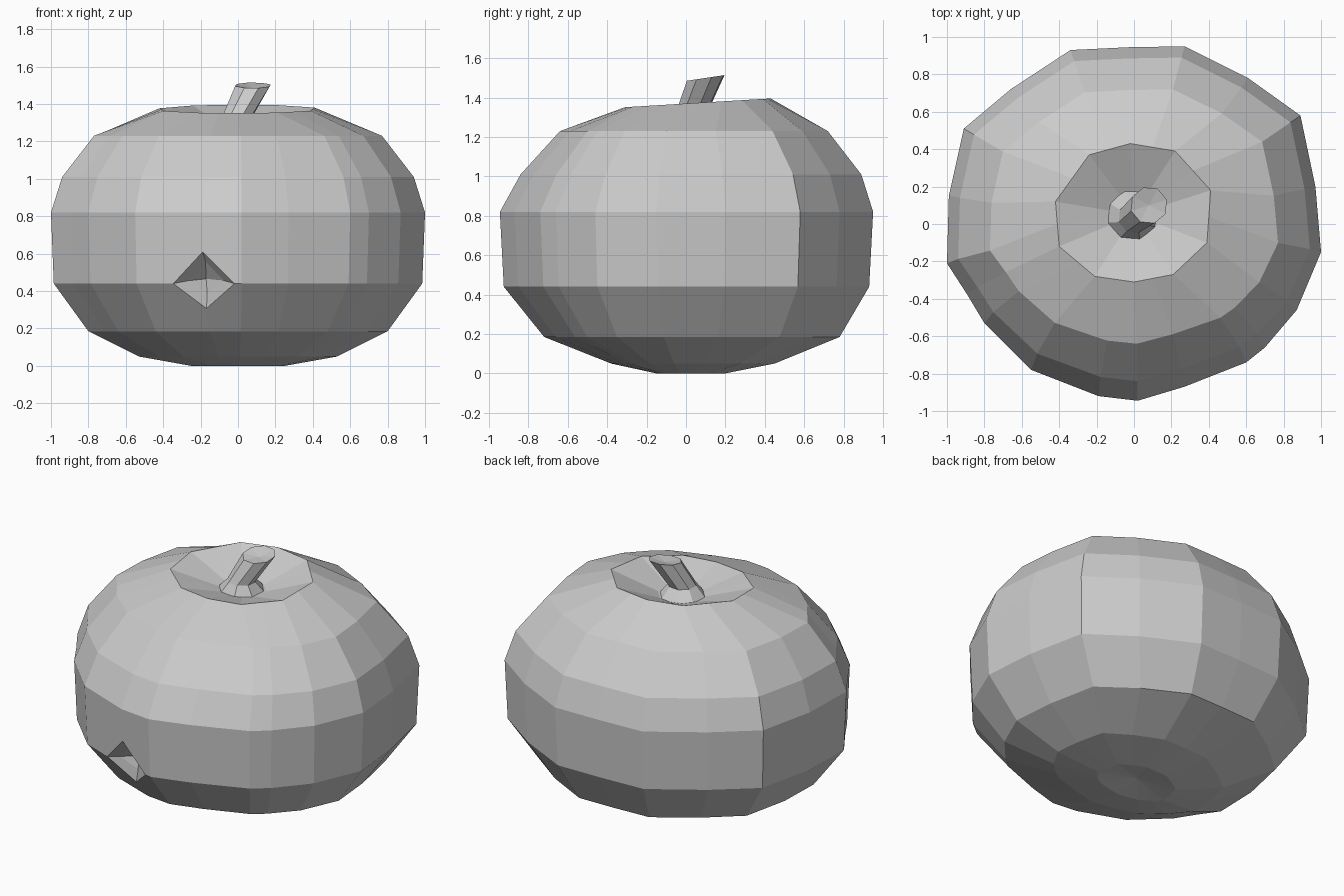
import bpy, bmesh, math
from mathutils import Vector

if "Cube" in bpy.data.objects:
    bpy.data.objects.remove(bpy.data.objects["Cube"])


def add_rings(bm, rings):
    """Skin a stack of equal-length point rings, returning the vertex rings."""
    vr = [[bm.verts.new(p) for p in r] for r in rings]
    n = len(rings[0])
    for a, b in zip(vr, vr[1:]):
        for i in range(n):
            j = (i + 1) % n
            bm.faces.new((a[i], a[j], b[j], b[i]))
    return vr


def finish(bm, name):
    bmesh.ops.recalc_face_normals(bm, faces=bm.faces)
    me = bpy.data.meshes.new(name)
    bm.to_mesh(me)
    bm.free()
    ob = bpy.data.objects.new(name, me)
    bpy.context.collection.objects.link(ob)
    return ob


# Irregular widest outline, counter-clockwise from the front
outline = [(.02, -.945), (.27, -.87), (.60, -.74), (.70, -.66), (.87, -.46),
           (1, -.15), (.97, .20), (.89, .58), (.61, .78), (.27, .95),
           (-.03, .945), (-.34, .93), (-.66, .72), (-.91, .51), (-.99, .15),
           (-1, -.21), (-.89, -.38), (-.80, -.53), (-.55, -.78), (-.19, -.92)]
# Ten-sided rim round the top hollow
rim = [(0, -.31), (.21, -.27), (.39, -.10), (.41, .18), (.22, .39),
       (-.02, .43), (-.24, .37), (-.42, .12), (-.40, -.12), (-.21, -.28)]
# Profile: height, half width, front reach, back reach
profile = [(0, .25, .15, .20), (.05, .53, .38, .45), (.185, .80, .72, .78),
           (.44, .985, .925, .93), (.82, 1, .945, .95),
           (1.01, .94, .84, .89), (1.23, .77, .64, .72)]

rings = [[(x * sx, y * (f / .945 if y < 0 else b / .95), z) for x, y in outline]
         for z, sx, f, b in profile]
rim20 = []
for i, p in enumerate(rim):
    a, b = Vector(p), Vector(rim[(i + 1) % 10])
    rim20 += [a, (a + b) / 2]
rings.append([(p.x, p.y, 1.37 + .06 * p.y) for p in rim20])
c = Vector((0, .05))
floor = [c + (p - c) * .33 for p in rim20]
rings.append([(p.x, p.y, 1.28) for p in floor])

# Pumpkin body
bm = bmesh.new()
vr = add_rings(bm, rings)
bm.faces.new(vr[-1])
base = bm.faces.new(vr[0][::-1])
poked = bmesh.ops.poke(bm, faces=[base])
poked["verts"][0].co.z = .03
bmesh.ops.recalc_face_normals(bm, faces=bm.faces)

# Small star-shaped dimple low on the front
dent = min(bm.verts, key=lambda v: (v.co - Vector((-.19, -.9, .44))).length)
res = bmesh.ops.bevel(bm, geom=[dent], offset=.17, segments=1, profile=.5,
                      affect='VERTICES')
face = min(res["faces"],
           key=lambda f: (f.calc_center_median() - Vector((-.19, -.9, .43))).length)
bmesh.ops.inset_individual(bm, faces=[face], thickness=.07, depth=-.04)
tip = bmesh.ops.poke(bm, faces=[face])["verts"][0]
tip.co.y += .06
finish(bm, "pumpkin_body")

# Leaning stem with flared foot and slightly hollow tip
bm = bmesh.new()
stem = []
for cx, cy, z, r, tilt in [(-.01, .05, 1.27, .145, 0), (.0, .035, 1.34, .085, 0),
                           (.08, .10, 1.50, .10, .15)]:
    ring = []
    for k in range(8):
        a = math.tau * k / 8 + .3
        dx, dy = r * math.cos(a), r * math.sin(a)
        ring.append((cx + dx, cy + dy, z + tilt * dy))
    stem.append(ring)
sv = add_rings(bm, stem)
bm.faces.new(sv[0][::-1])
cap = bm.faces.new(sv[-1])
bmesh.ops.poke(bm, faces=[cap])["verts"][0].co.z -= .015
finish(bm, "stem")
